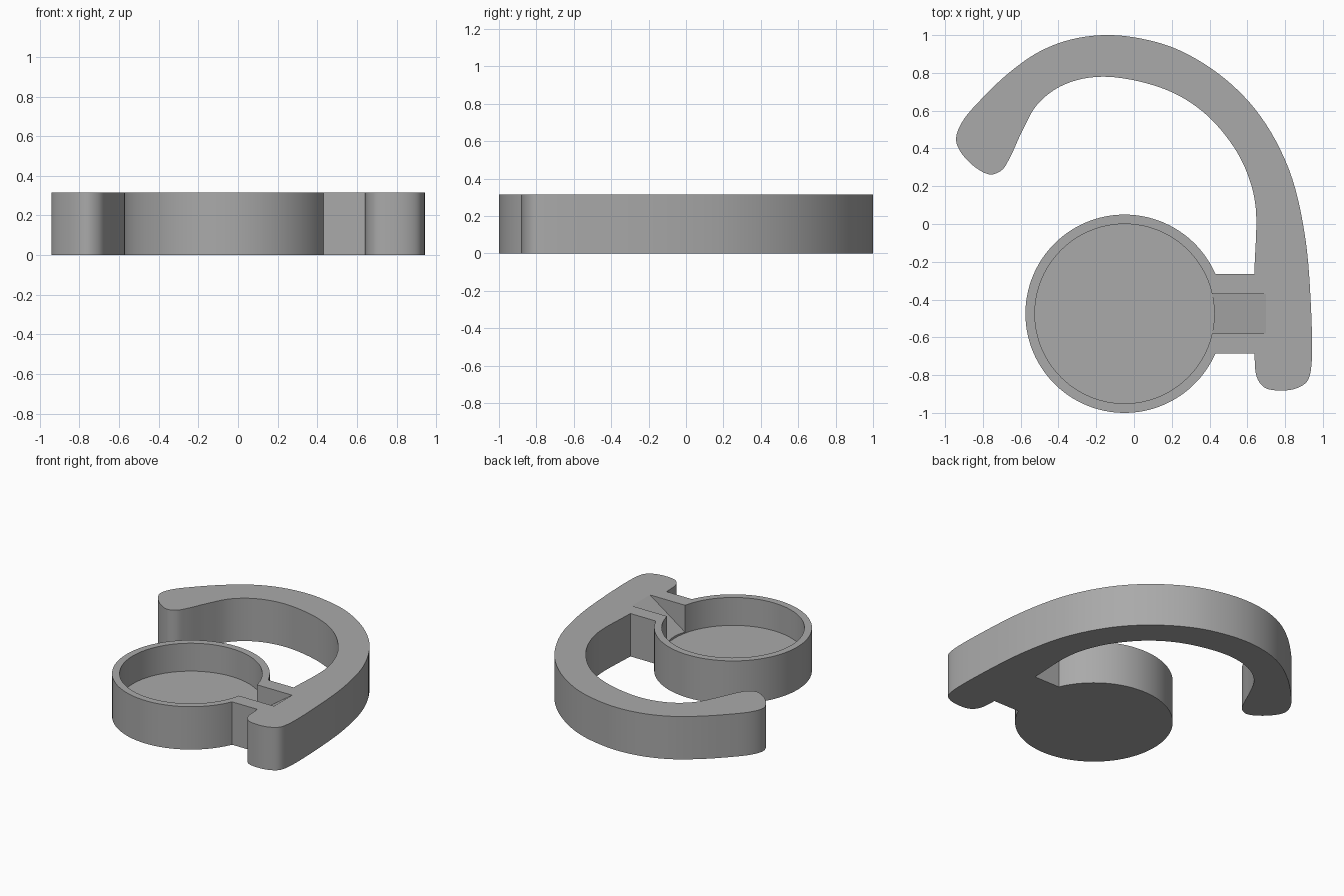
import bpy, bmesh, math
from mathutils import Vector

HEIGHT, FLOOR = 0.315, 0.11
CUP = Vector((-0.05, -0.475))
CUP_R, POCKET_R = 0.525, 0.475
NECK_HALF, CHANNEL_HALF = 0.21, 0.105

if "Cube" in bpy.data.objects:
    bpy.data.objects.remove(bpy.data.objects["Cube"])

grey = bpy.data.materials.new("plain grey")
grey.use_nodes = True
colour = (0.4, 0.4, 0.4, 1)
grey.diffuse_color = colour
grey.node_tree.nodes["Principled BSDF"].inputs["Base Color"].default_value = colour


def spline(points, steps=6):
    """Smooth open curve through the points."""
    p = [Vector(q) for q in points]
    p = [p[0] * 2 - p[1]] + p + [p[-1] * 2 - p[-2]]
    out = []
    for a, b, c, d in zip(p, p[1:], p[2:], p[3:]):
        # Centripetal spacing avoids overshoot at tight bends
        t1 = (b - a).length ** 0.5
        t2 = t1 + (c - b).length ** 0.5
        t3 = t2 + (d - c).length ** 0.5
        for i in range(steps):
            t = t1 + (t2 - t1) * i / steps
            a1 = a.lerp(b, t / t1)
            a2 = b.lerp(c, (t - t1) / (t2 - t1))
            a3 = c.lerp(d, (t - t2) / (t3 - t2))
            out.append(a1.lerp(a2, t / t2).lerp(a2.lerp(a3, (t - t1) / (t3 - t1)), (t - t1) / (t2 - t1)))
    return out + [p[-2]]


def arc(radius, start, end, count):
    angles = [start + (end - start) * i / count for i in range(count + 1)]
    return [CUP + radius * Vector((math.cos(a), math.sin(a))) for a in angles]


def prism(name, outline, direction):
    """Extrude a closed 3D outline along a direction."""
    bm = bmesh.new()
    face = bm.faces.new([bm.verts.new(v) for v in outline])
    moved = bmesh.ops.extrude_face_region(bm, geom=[face])["geom"]
    bmesh.ops.translate(bm, vec=direction, verts=[v for v in moved if isinstance(v, bmesh.types.BMVert)])
    bmesh.ops.recalc_face_normals(bm, faces=bm.faces)
    mesh = bpy.data.meshes.new(name)
    bm.to_mesh(mesh)
    bm.free()
    mesh.materials.append(grey)
    obj = bpy.data.objects.new(name, mesh)
    bpy.context.collection.objects.link(obj)
    return obj


def carve(target, cutter):
    cutter.hide_render = True
    bpy.context.view_layer.objects.active = target
    mod = target.modifiers.new("cut", "BOOLEAN")
    mod.operation, mod.solver, mod.object = "DIFFERENCE", "EXACT", cutter
    bpy.ops.object.modifier_apply(modifier=mod.name)
    bpy.data.objects.remove(cutter)


# Hook: foot, outer sweep, rounded tip, inner sweep back to the neck
hook = spline([
    (0.637, -0.685), (0.65, -0.81), (0.69, -0.865), (0.77, -0.882), (0.86, -0.87),
    (0.915, -0.835), (0.937, -0.77), (0.935, -0.4), (0.90, -0.03), (0.82, 0.29),
    (0.67, 0.57), (0.48, 0.77), (0.24, 0.92), (0.03, 0.983), (-0.16, 1.0),
    (-0.34, 0.975), (-0.50, 0.913), (-0.65, 0.81), (-0.79, 0.68), (-0.91, 0.54),
    (-0.942, 0.45), (-0.92, 0.385), (-0.84, 0.30), (-0.76, 0.262), (-0.70, 0.285),
    (-0.66, 0.345), (-0.595, 0.485), (-0.51, 0.635), (-0.37, 0.738), (-0.16, 0.78),
    (0.16, 0.715), (0.37, 0.59), (0.53, 0.405), (0.61, 0.24), (0.645, 0.08),
    (0.637, -0.265)])

# Body: hook, neck and round cup share one outline
gap = math.asin(NECK_HALF / CUP_R)
cup = arc(CUP_R, gap, math.tau - gap, 96)
body = prism("ear_hook_body", [v.to_3d() for v in hook + cup], (0, 0, HEIGHT))

# Round pocket in the cup
ring = arc(POCKET_R, 0, math.tau, 96)[:-1]
carve(body, prism("pocket_cutter", [(v.x, v.y, FLOOR) for v in ring], (0, 0, HEIGHT)))

# Sloped channel from the pocket floor up through the neck
low, high, top = 0.405, 0.70, HEIGHT + 0.1
run = (high - low) / (HEIGHT - FLOOR)
wedge = [(low, FLOOR + 0.001), (high + run * 0.1, top), (low, top)]
carve(body, prism("channel_cutter", [(x, CUP.y - CHANNEL_HALF, z) for x, z in wedge],
                  (0, 2 * CHANNEL_HALF, 0)))

# Smooth curved walls, crisp rims
bpy.ops.object.select_all(action="DESELECT")
body.select_set(True)
bpy.context.view_layer.objects.active = body
bpy.ops.object.shade_smooth_by_angle(angle=math.radians(30))
